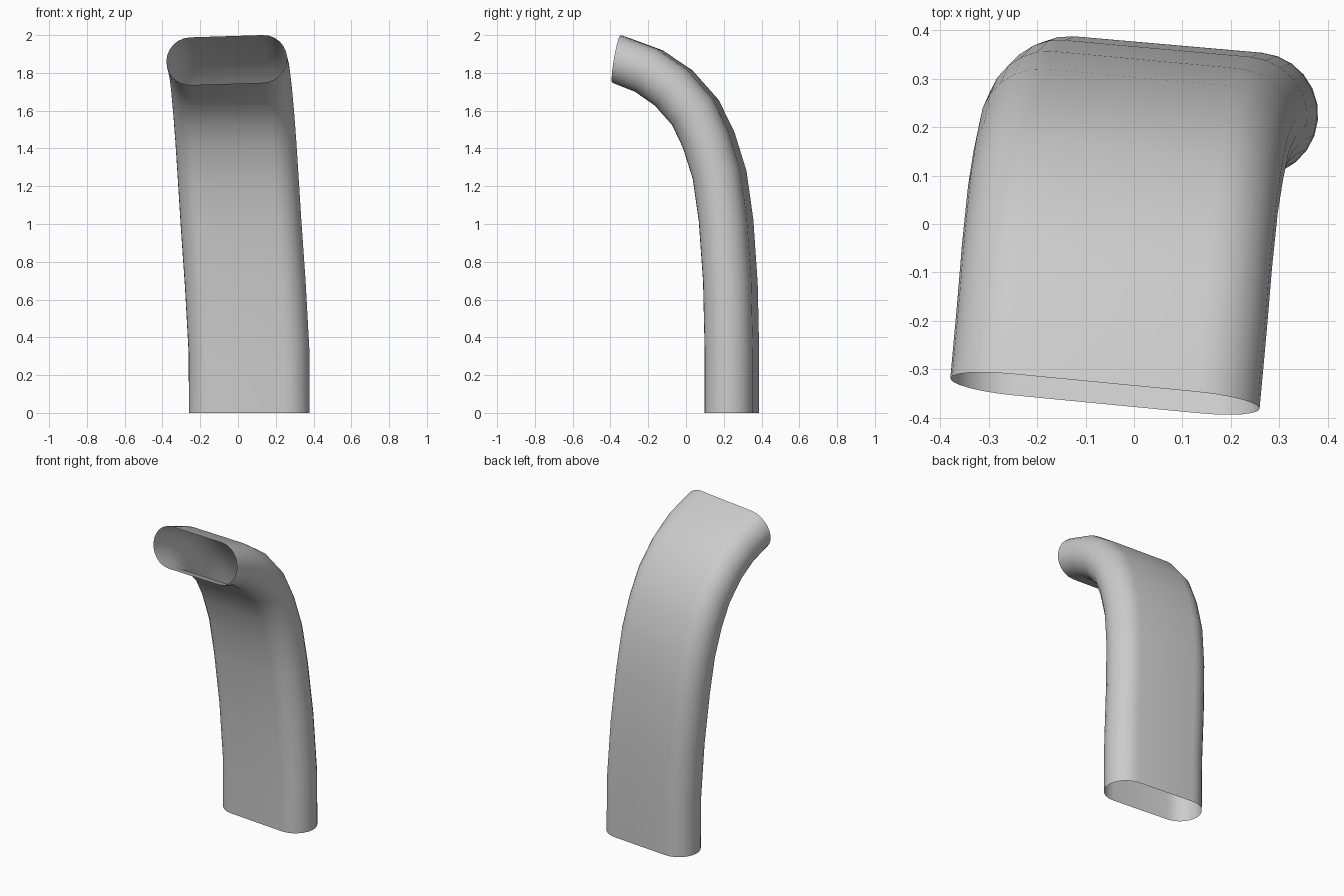
import bpy, math
from mathutils import Vector

cube = bpy.data.objects.get("Cube")
if cube:
    bpy.data.objects.remove(cube, do_unlink=True)

# Plain grey material
grey = bpy.data.materials.new("light_grey")
grey.use_nodes = True
colour = (0.6, 0.6, 0.6, 1)
grey.diffuse_color = colour
grey.node_tree.nodes["Principled BSDF"].inputs["Base Color"].default_value = colour

# Centre line of the bent duct, from the floor to the mouth
path = [Vector(p) for p in (
    (0.06, 0.243, 0), (0.058, 0.243, 0.33), (0.038, 0.235, 0.69),
    (0.015, 0.212, 1.02), (0, 0.178, 1.26), (-0.012, 0.12, 1.445),
    (-0.023, 0.05, 1.59), (-0.035, -0.065, 1.72),
    (-0.046, -0.197, 1.81), (-0.06, -0.35, 1.868))]

# Stadium cross-section: two half circles joined by straight sides
RADIUS, HALF, STEPS = 0.128, 0.193, 12
section = []
for side in (1, -1):
    for i in range(STEPS + 1):
        a = math.pi * (i / STEPS - 0.5)
        section.append((side * (HALF + RADIUS * math.cos(a)),
                        side * RADIUS * math.sin(a)))


def direction(i):
    """Unit tangent of the centre line at ring i."""
    if i == 0:
        return Vector((0, 0, 1))
    if i == len(path) - 1:
        return Vector((-0.1, -0.98, 0.17)).normalized()
    before = (path[i] - path[i - 1]).normalized()
    after = (path[i + 1] - path[i]).normalized()
    return (before + after).normalized()


# Sweep the section along the centre line, leaving both ends open
verts, faces = [], []
count = len(section)
for i, centre in enumerate(path):
    t = direction(i)
    wide = Vector((0.996, -0.087, 0.03 * i / (len(path) - 1)))
    wide = (wide - t * wide.dot(t)).normalized()
    thick = t.cross(wide)
    verts += [centre + wide * u + thick * v for u, v in section]
    if i:
        low, high = (i - 1) * count, i * count
        for j in range(count):
            k = (j + 1) % count
            faces.append((low + j, low + k, high + k, high + j))

mesh = bpy.data.meshes.new("curved_duct")
mesh.from_pydata(verts, [], faces)
mesh.materials.append(grey)
duct = bpy.data.objects.new("curved_duct", mesh)
bpy.context.collection.objects.link(duct)

# Smooth shading
bpy.context.view_layer.objects.active = duct
duct.select_set(True)
bpy.ops.object.shade_smooth_by_angle(angle=math.radians(40))
